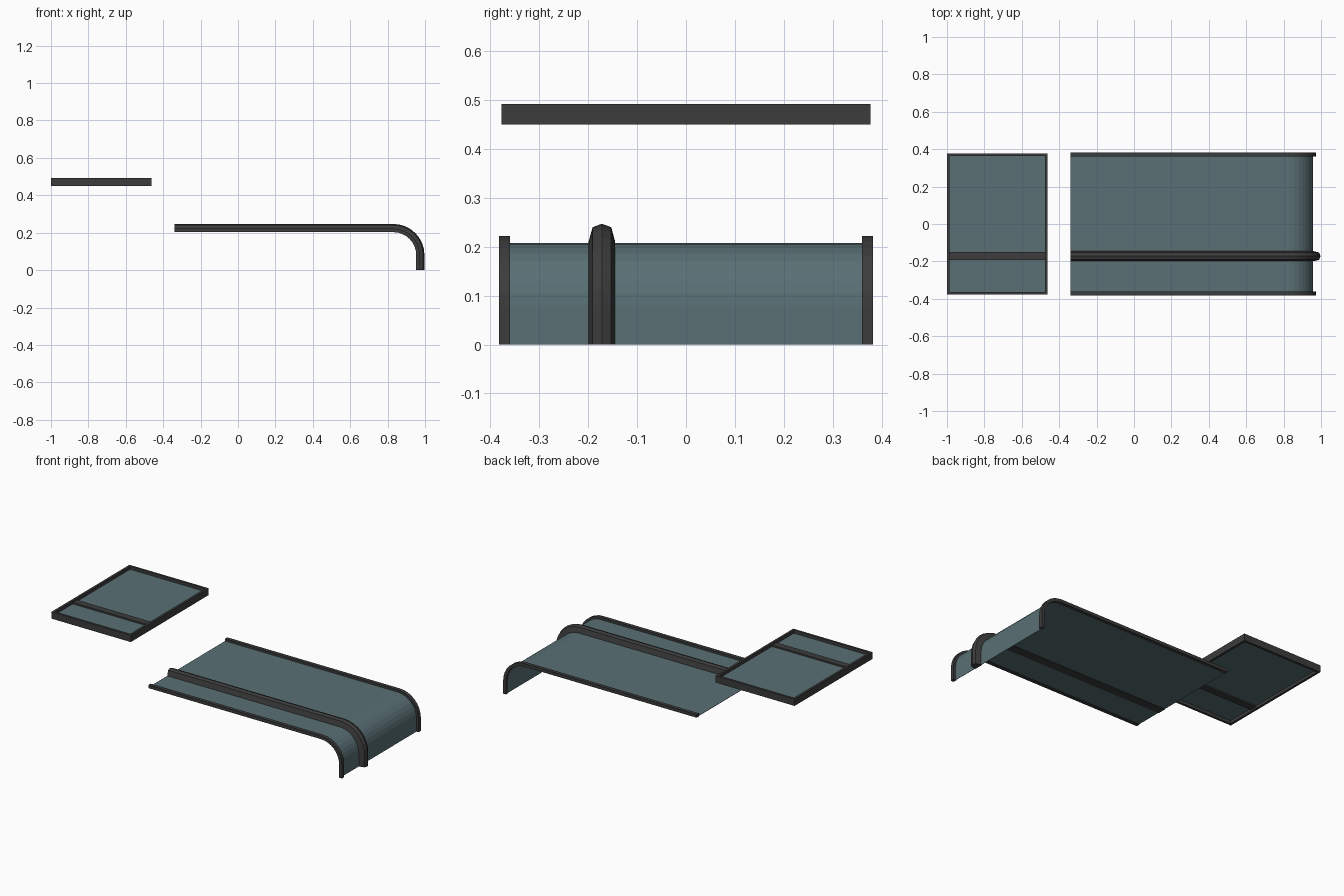
import bpy, bmesh, math

if "Cube" in bpy.data.objects:
    bpy.data.objects.remove(bpy.data.objects["Cube"])


def material(name, col):
    m = bpy.data.materials.new(name)
    m.diffuse_color = (*col, 1)
    m.use_nodes = True
    m.node_tree.nodes["Principled BSDF"].inputs["Base Color"].default_value = m.diffuse_color
    return m


GLASS = material("tinted_glass", (0.10, 0.16, 0.175))
TRIM = material("dark_trim", (0.045, 0.045, 0.045))


def finish(bm, name, mat):
    bmesh.ops.recalc_face_normals(bm, faces=bm.faces)
    me = bpy.data.meshes.new(name)
    bm.to_mesh(me)
    bm.free()
    me.materials.append(mat)
    ob = bpy.data.objects.new(name, me)
    bpy.context.collection.objects.link(ob)
    return ob


# bent path: flat roof, rounded corner, short drop at the front end
CX, CZ, R, X0, SEG = 0.83, 0.08, 0.126, -0.34, 8


def bent_path(off):
    r = R + off
    pts = [(X0, CZ + r)]
    for i in range(SEG + 1):
        a = math.pi / 2 * (1 - i / SEG)
        pts.append((CX + r * math.cos(a), CZ + r * math.sin(a)))
    return pts + [(CX + r, 0)]


def sweep(name, section, y, mat):
    """Sweep a (width, outward height) cross-section along the bent path."""
    bm = bmesh.new()
    rails = [[bm.verts.new((x, y + u, z)) for x, z in bent_path(v)] for u, v in section]
    n = len(rails)
    for a in range(n):
        p, q = rails[a], rails[(a + 1) % n]
        for i in range(len(p) - 1):
            bm.faces.new((p[i], p[i + 1], q[i + 1], q[i]))
    for i in (0, -1):
        bm.faces.new([r[i] for r in rails])
    return finish(bm, name, mat)


def box(name, x, y, z, mat):
    bm = bmesh.new()
    bmesh.ops.create_cube(bm, size=1)
    for v in bm.verts:
        for k, (lo, hi) in enumerate((x, y, z)):
            v.co[k] = lo if v.co[k] < 0 else hi
    return finish(bm, name, mat)


# curved glass sheet
sweep("curved_glass", [(-0.37, 0), (0.37, 0), (0.37, 0.002), (-0.37, 0.002)], 0, GLASS)

# side trims on the curved sheet
for side, y in (("front", -0.371), ("back", 0.371)):
    sweep(side + "_edge_trim",
          [(-0.011, -0.003), (0.011, -0.003), (0.011, 0.016), (-0.011, 0.016)], y, TRIM)

# raised faceted rib on the curved sheet
sweep("curved_rib", [(-0.027, -0.003), (-0.027, 0.005), (-0.019, 0.034), (0, 0.041),
                     (0.019, 0.034), (0.027, 0.005), (0.027, -0.003)], -0.172, TRIM)

# flat panel: open rectangular frame
xa, xb, yh, w = -1.0, -0.463, 0.377, 0.014
za, zb = 0.45, 0.492
bm = bmesh.new()
rings = []
for d, z in ((0, za), (0, zb), (w, zb), (w, za)):
    rings.append([bm.verts.new(p) for p in ((xa + d, -yh + d, z), (xb - d, -yh + d, z),
                                            (xb - d, yh - d, z), (xa + d, yh - d, z))])
for k in range(4):
    p, q = rings[k], rings[(k + 1) % 4]
    for i in range(4):
        j = (i + 1) % 4
        bm.faces.new((p[i], p[j], q[j], q[i]))
finish(bm, "panel_frame", TRIM)

# flat panel glass and cross bar
box("panel_glass", (xa + w, xb - w), (-yh + w, yh - w), (0.469, 0.473), GLASS)
box("panel_bar", (xa + w, xb - w), (-0.192, -0.15), (0.461, 0.482), TRIM)
